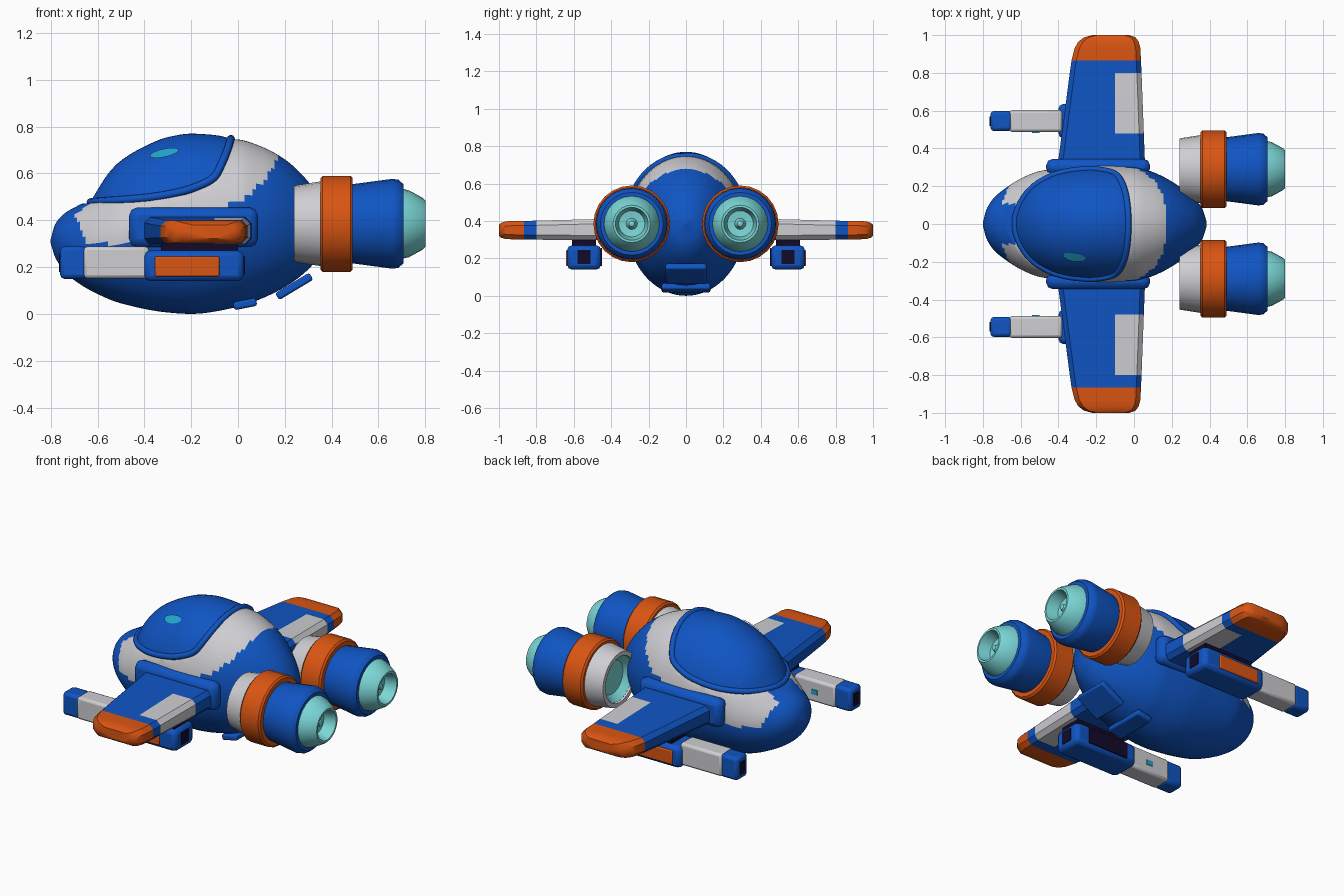
import bpy, bmesh, math

if "Cube" in bpy.data.objects:
    bpy.data.objects.remove(bpy.data.objects["Cube"], do_unlink=True)


def material(name, rgb):
    m = bpy.data.materials.new(name)
    m.use_nodes = True
    m.diffuse_color = (*rgb, 1)
    m.node_tree.nodes["Principled BSDF"].inputs["Base Color"].default_value = (*rgb, 1)
    return m


BLUE = material("blue", (0.005, 0.09, 0.55))
WHITE = material("light grey", (0.62, 0.62, 0.65))
ORANGE = material("orange", (0.7, 0.09, 0.006))
CYAN = material("pale cyan", (0.2, 0.68, 0.68))
DARK = material("dark navy", (0.006, 0.003, 0.022))
GLINT = material("bright cyan", (0.017, 0.38, 0.62))


def finish(ob, angle=35):
    bpy.ops.object.select_all(action='DESELECT')
    ob.select_set(True)
    bpy.context.view_layer.objects.active = ob
    bpy.ops.object.shade_smooth_by_angle(angle=math.radians(angle))
    return ob


def make(name, bm, mats, rule=None):
    bmesh.ops.recalc_face_normals(bm, faces=bm.faces)
    if rule:
        for f in bm.faces:
            f.material_index = rule(f.calc_center_median())
    me = bpy.data.meshes.new(name)
    bm.to_mesh(me)
    bm.free()
    for m in mats:
        me.materials.append(m)
    ob = bpy.data.objects.new(name, me)
    bpy.context.collection.objects.link(ob)
    return finish(ob)


def loft(name, rings, mats, rule=None):
    """Skin closed rings of points and cap both ends."""
    bm = bmesh.new()
    rows = [[bm.verts.new(p) for p in ring] for ring in rings]
    n = len(rows[0])
    for a, b in zip(rows, rows[1:]):
        for i in range(n):
            bm.faces.new((a[i], a[(i + 1) % n], b[(i + 1) % n], b[i]))
    bm.faces.new(rows[0])
    bm.faces.new(rows[-1])
    return make(name, bm, mats, rule)


def box(name, xs, ys, zs, mat, bevel=0.012, tilt=0):
    bm = bmesh.new()
    bmesh.ops.create_cube(bm, size=1)
    spans = (xs, ys, zs)
    for v in bm.verts:
        v.co = [c * abs(s[1] - s[0]) for c, s in zip(v.co, spans)]
    ob = make(name, bm, [mat])
    ob.location = [(s[0] + s[1]) / 2 for s in spans]
    ob.rotation_euler.y = tilt
    if bevel:
        mod = ob.modifiers.new("rounding", 'BEVEL')
        mod.width, mod.segments = bevel, 2
    return ob


def smooth(xs, ys):
    """Hermite interpolation through a few profile points."""
    d = [(b - a) / (q - p) for a, b, p, q in zip(ys, ys[1:], xs, xs[1:])]
    m = [d[0]] + [(2 * a * b / (a + b) if a * b > 0 else 0) for a, b in zip(d, d[1:])] + [d[-1]]

    def f(x):
        x = min(max(x, xs[0]), xs[-1])
        i = max(k for k in range(len(xs) - 1) if xs[k] <= x)
        h = xs[i + 1] - xs[i]
        t = (x - xs[i]) / h
        return (ys[i] * (1 + 2 * t) * (1 - t) ** 2 + ys[i + 1] * t * t * (3 - 2 * t)
                + h * t * (1 - t) * (m[i] * (1 - t) - m[i + 1] * t))
    return f


def spaced(a, b, n):
    return [(a + b) / 2 - (b - a) / 2 * math.cos(math.pi * i / n) for i in range(n + 1)]


# Profiles of the hull and canopy along the length
HX = [-.8, -.78, -.74, -.68, -.6, -.5, -.3, -.2, 0, .1, .2, .3, .36, .385]
hull_top = smooth(HX, [.32, .385, .43, .465, .52, .60, .74, .755, .745, .715, .66, .565, .47, .4])
hull_low = smooth(HX, [.3, .24, .18, .13, .085, .045, .006, 0, .03, .065, .115, .19, .275, .38])
hull_wid = smooth(HX, [.01, .08, .14, .19, .24, .28, .308, .315, .305, .275, .225, .15, .085, .01])
sill = smooth([-.66, -.4, -.25, -.16, -.1, -.07, -.045, -.03],
              [.475, .495, .52, .55, .585, .64, .7, .748])
CX = [-.63, -.6, -.55, -.5, -.4, -.3, -.2, -.1, -.03]
can_top = smooth(CX, [.479, .53, .605, .655, .715, .755, .77, .764, .75])
can_wid = smooth(CX, [.09, .14, .197, .235, .28, .3, .31, .31, .305])
BASE = 0.4


def hull_ring(x, n=72):
    t, b, w = hull_top(x), hull_low(x), hull_wid(x)
    mid = b + (t - b) * 0.5
    pts = []
    for i in range(n):
        a = 2 * math.pi * i / n
        z = mid + (t - b) / 2 * math.sin(a)
        if x < -.03:
            z = min(z, sill(x) - .004)
        pts.append((x, w * math.cos(a), z))
    return pts


rear_band = smooth([.3, .45, .5, .58, .7, .78], [-.12, -.05, .03, .12, .18, .19])


def hull_colour(c):
    front = c.x > (-.63 if abs(c.y) < .11 else -.71 + .4 * max(0, .46 - c.z))
    return 1 if front and c.z > .3 and c.x < rear_band(c.z) else 0


loft("hull", [hull_ring(x) for x in spaced(-.8, .385, 100)], [BLUE, WHITE], hull_colour)

# Canopy dome and its rim
rings, side = [], []
for x in spaced(-.63, -.03, 44):
    h, w = can_top(x) - BASE, can_wid(x)
    a0 = math.asin(min(.9999, (sill(x) - BASE) / h))
    arc = [a0 + (math.pi - 2 * a0) * i / 28 for i in range(29)]
    rings.append([(x, w * math.cos(a), BASE + h * math.sin(a)) for a in arc])
    side.append(rings[-1][0])
loft("canopy", rings, [BLUE])
path = side + [(x, -y, z) for x, y, z in reversed(side[1:-1])]
cu = bpy.data.curves.new("canopy_rim", 'CURVE')
cu.dimensions, cu.bevel_depth, cu.bevel_resolution = '3D', .017, 2
sp = cu.splines.new('POLY')
sp.points.add(len(path) - 1)
for p, co in zip(sp.points, path):
    p.co = (*co, 1)
sp.use_cyclic_u = True
cu.materials.append(BLUE)
bpy.context.collection.objects.link(bpy.data.objects.new("canopy_rim", cu))

# Painted highlight on the canopy
bm = bmesh.new()
marks = []
for r in (0, 1):
    for i in range(16 if r else 1):
        a = math.tau * i / 16
        x = -.315 + r * .062 * math.cos(a)
        z = .683 + r * .018 * math.sin(a) + .2 * (x + .315)
        y = -can_wid(x) * math.sqrt(max(0, 1 - ((z - BASE) / (can_top(x) - BASE)) ** 2))
        marks.append(bm.verts.new((x, y - .004, z + .005)))
for i in range(16):
    bm.faces.new((marks[0], marks[1 + i], marks[1 + (i + 1) % 16]))
make("canopy_highlight", bm, [GLINT])

# Belly plates
box("belly_hatch", (.155, .325), (-.11, .11), (.1, .135), BLUE, .01, -.54)
box("belly_step", (-.02, .08), (-.13, .13), (.025, .06), BLUE, .01, -.2)


def wing_colour(c):
    if abs(c.y) > .865:
        return 2
    return 1 if c.x > -.1 and .48 < abs(c.y) < .8 else 0


def wing_ring(y, f, r, low, top, e=.025):
    return [(f, y, low + e), (f, y, top - e), (f + e, y, top), (-.1, y, top), (r - e, y, top),
            (r, y, top - e), (r, y, low + e), (r - e, y, low), (-.1, y, low), (f + e, y, low)]


# Engine parts as (distance along x, radius) profiles
ENGINE = {
    "intake": (WHITE, [(.34, .001), (.36, .182), (.24, .163), (.24, .138), (.3, .12), (.32, .001)]),
    "intake_core": (CYAN, [(.34, .001), (.3, .13), (.25, .139), (.25, .134), (.29, .1), (.3, .001)]),
    "engine_ring": (ORANGE, [(.352, .001), (.352, .195), (.362, .205), (.48, .205), (.49, .195), (.49, .001)]),
    "engine_casing": (BLUE, [(.48, .001), (.48, .168), (.66, .192), (.685, .188), (.708, .168), (.708, .001)]),
    "nozzle": (CYAN, [(.7, .001), (.7, .15), (.73, .143), (.785, .113), (.8, .1), (.8, .088),
                      (.73, .07), (.725, .03), (.76, .015), (.765, .001)]),
}

for s, label in ((1, "back"), (-1, "front")):
    def part(name):
        return label + "_" + name

    def ybox(name, xs, ys, zs, mat, bevel=.012):
        box(part(name), xs, (s * ys[0], s * ys[1]), zs, mat, bevel)

    # Wing with coloured tip and trailing panel, plus root collar
    stations = [(.27, -.41, .06, .295, .415), (.48, -.382, .052, .298, .41),
                (.8, -.34, .04, .3, .402), (.865, -.331, .037, .3, .4),
                (.93, -.315, .034, .302, .4), (.965, -.295, .025, .304, .398),
                (.988, -.265, .008, .31, .39), (1.0, -.22, -.025, .322, .38)]
    loft(part("wing"), [wing_ring(s * y, *rest) for y, *rest in stations],
         [BLUE, WHITE, ORANGE], wing_colour)
    ybox("wing_collar", (-.465, .085), (.26, .345), (.285, .455), BLUE, .035)

    # Gun pod under the wing
    ybox("gun_body", (-.4, .025), (.455, .635), (.14, .27), BLUE, .025)
    ybox("gun_mount", (-.33, 0), (.48, .61), (.25, .31), DARK, 0)
    ybox("gun_side_panel", (-.355, -.08), (.6, .642), (.16, .245), ORANGE, .006)
    ybox("gun_inner_panel", (-.33, -.06), (.45, .458), (.16, .255), DARK, 0)
    ybox("gun_rear_port", (.02, .029), (.51, .58), (.17, .245), DARK, 0)
    ybox("gun_barrel", (-.66, -.38), (.487, .603), (.152, .287), WHITE, .015)
    ybox("gun_muzzle", (-.76, -.645), (.492, .598), (.15, .288), BLUE, .018)
    ybox("gun_bore", (-.764, -.756), (.52, .57), (.18, .255), DARK, 0)
    ybox("gun_light", (-.54, -.5), (.483, .489), (.2, .23), GLINT, 0)

    # Engine
    for name, (mat, profile) in ENGINE.items():
        turns = [math.tau * i / 24 for i in range(24)]
        loft(part(name), [[(x, s * .29 + r * math.cos(a), .385 + r * math.sin(a)) for a in turns]
                          for x, r in profile], [mat])
